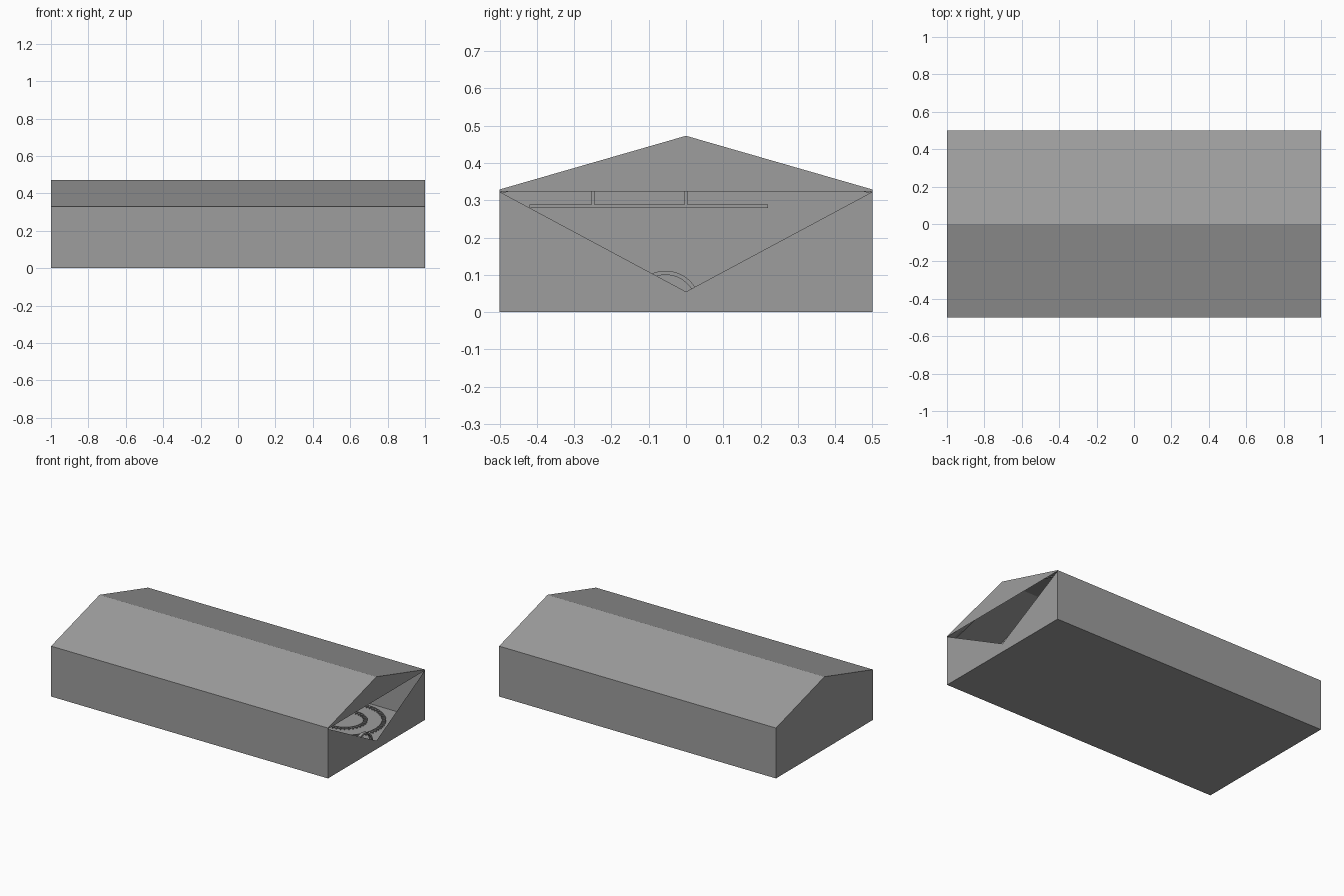
import bpy, bmesh, math

if "Cube" in bpy.data.objects:
    bpy.data.objects.remove(bpy.data.objects["Cube"])

L, W = 1.0, 0.5                      # half length, half width
EAVE, RIDGE, TIP = 0.323, 0.473, 0.055
FRAMES = [-0.985 + 0.2765 * i for i in range(8)]

grey = bpy.data.materials.new("dark_grey")
grey.diffuse_color = (0.34, 0.34, 0.34, 1)
grey.use_nodes = True
grey.node_tree.nodes["Principled BSDF"].inputs["Base Color"].default_value = grey.diffuse_color


def mesh(name, faces):
    """Object from a short list of polygons given as corner points."""
    bm = bmesh.new()
    for f in faces:
        bm.faces.new([bm.verts.new(p) for p in f])
    bmesh.ops.remove_doubles(bm, verts=bm.verts, dist=1e-5)
    me = bpy.data.meshes.new(name)
    bm.to_mesh(me)
    bm.free()
    me.materials.append(grey)
    ob = bpy.data.objects.new(name, me)
    bpy.context.collection.objects.link(ob)
    return ob


def prism(name, profile, x0, x1):
    """Closed y-z profile extruded along x."""
    a = [(x0, y, z) for y, z in profile]
    b = [(x1, y, z) for y, z in profile]
    n = len(a)
    sides = [(a[i], a[(i + 1) % n], b[(i + 1) % n], b[i]) for i in range(n)]
    return mesh(name, [a[::-1], b] + sides)


def box(name, c, s):
    x, y, z = c
    hy, hz = s[1] / 2, s[2] / 2
    prof = [(y - hy, z - hz), (y + hy, z - hz), (y + hy, z + hz), (y - hy, z + hz)]
    return prism(name, prof, x - s[0] / 2, x + s[0] / 2)


# floor and long side walls
mesh("floor", [[(-L, W, 0), (L, W, 0), (L, -W, 0), (-L, -W, 0)]])
for s, n in ((-1, "front"), (1, "back")):
    mesh(n + "_wall", [[(L * s, s * W, 0), (-L * s, s * W, 0),
                        (-L * s, s * W, EAVE), (L * s, s * W, EAVE)]])

# closed left end
mesh("left_end_wall", [[(-L, W, 0), (-L, -W, 0), (-L, -W, EAVE),
                        (-L, 0, RIDGE), (-L, W, EAVE)]])

# right end: gable above, lower wall with a V-shaped opening
mesh("right_gable", [[(L, -W, EAVE), (L, W, EAVE), (L, 0, RIDGE)]])
mesh("right_lower_wall", [
    [(L, -W, 0), (L, 0, 0), (L, 0, TIP), (L, -W, EAVE)],
    [(L, 0, 0), (L, W, 0), (L, W, EAVE), (L, 0, TIP)]])

# thin roof, thickest at the eaves
prism("roof", [(-W, EAVE), (0, RIDGE - 0.002), (W, EAVE),
               (W, EAVE + 0.006), (0, RIDGE), (-W, EAVE + 0.006)], -L, L)

# slim roof rafters just under the skin
for x in FRAMES:
    prism("rafters", [(-0.498, 0.317), (-0.498, 0.322), (0, 0.469), (0.498, 0.322),
                      (0.498, 0.317), (0, 0.463)], x - 0.004, x + 0.004)

# cross beam and hangers at the far end
box("cross_beam", (-0.94, -0.1, 0.284), (0.012, 0.64, 0.01))
for y in (-0.25, 0):
    box("hanger", (-0.94, y, 0.335), (0.008, 0.008, 0.1))


# curved tracks on the floor: thin band with cross ties
def track(name, cx, cy, r, n):
    for rr in (r - 0.01, r + 0.01):
        cu = bpy.data.curves.new(name + "_rail", 'CURVE')
        cu.dimensions = '3D'
        cu.bevel_depth = 0.002
        cu.bevel_resolution = 0
        cu.materials.append(grey)
        sp = cu.splines.new('POLY')
        sp.points.add(n - 1)
        for i, p in enumerate(sp.points):
            t = 2 * math.pi * i / n
            p.co = (cx + rr * math.cos(t), cy + rr * math.sin(t), 0.008, 1)
        sp.use_cyclic_u = True
        bpy.context.collection.objects.link(bpy.data.objects.new(name + "_rail", cu))
    for i in range(n):
        t = 2 * math.pi * i / n
        tie = box(name + "_tie", (0, 0, 0.004), (0.026, 0.005, 0.006))
        tie.location = (cx + r * math.cos(t), cy + r * math.sin(t), 0)
        tie.rotation_euler.z = t


track("outer_track", 0.62, 0.22, 0.23, 60)
track("inner_track", 0.62, 0.22, 0.12, 32)

# small ribbed arch just inside the opening
arc = [(math.cos(math.pi * i / 24), math.sin(math.pi * i / 24)) for i in range(25)]
prism("arch", [(-0.055 + 0.094 * c, 0.017 + 0.094 * s) for c, s in arc] +
      [(-0.055 + 0.083 * c, 0.017 + 0.083 * s) for c, s in arc[::-1]], 0.93, 0.95)
